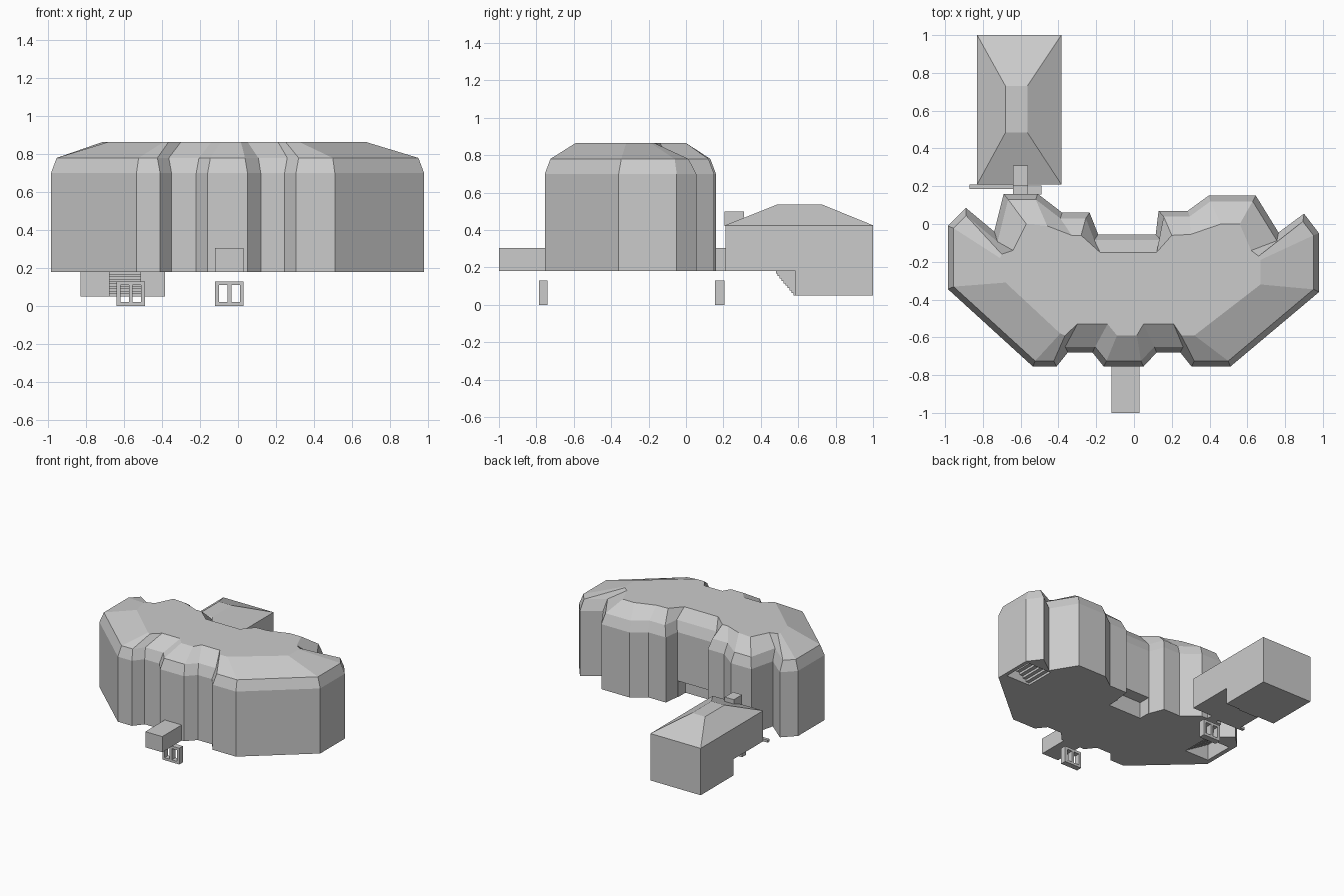
import bpy
import bmesh
from mathutils import Vector

default_cube = bpy.data.objects.get("Cube")
if default_cube:
    bpy.data.objects.remove(default_cube, do_unlink=True)

# One plain grey for the whole building
grey = bpy.data.materials.new("plain_grey")
grey.use_nodes = True
grey_value = (0.6, 0.6, 0.6, 1)
grey.diffuse_color = grey_value
grey.node_tree.nodes["Principled BSDF"].inputs["Base Color"].default_value = grey_value


def loft(name, rings):
    """Skin equal-length rings of points and close both ends."""
    bm = bmesh.new()
    loops = [[bm.verts.new(point) for point in ring] for ring in rings]
    for lower, upper in zip(loops, loops[1:]):
        for i in range(len(lower)):
            j = (i + 1) % len(lower)
            bm.faces.new((lower[i], lower[j], upper[j], upper[i]))
    bm.faces.new(list(reversed(loops[0])))
    bm.faces.new(loops[-1])
    bmesh.ops.recalc_face_normals(bm, faces=bm.faces)
    mesh = bpy.data.meshes.new(name)
    bm.to_mesh(mesh)
    bm.free()
    mesh.materials.append(grey)
    obj = bpy.data.objects.new(name, mesh)
    bpy.context.collection.objects.link(obj)
    return obj


def level(points, z):
    return [(x, y, z) for x, y in points]


def rectangle(x0, x1, y0, y1):
    return [(x0, y0), (x1, y0), (x1, y1), (x0, y1)]


def box(name, x0, x1, y0, y1, z0, z1):
    base = rectangle(x0, x1, y0, y1)
    return loft(name, [level(base, z0), level(base, z1)])


def inset(points, distance):
    """Mitred inward offset of a counter-clockwise outline."""
    result = []
    for i, point in enumerate(points):
        here = Vector(point)
        before = (here - Vector(points[i - 1])).normalized()
        after = (Vector(points[(i + 1) % len(points)]) - here).normalized()
        n1 = Vector((-before.y, before.x))
        n2 = Vector((-after.y, after.x))
        shift = (n1 + n2) * distance / max(0.4, 1 + n1.dot(n2))
        result.append(tuple(here + shift))
    return result


def cut(target, cutter):
    """Subtract the cutter, then discard it."""
    cutter.hide_render = True
    modifier = target.modifiers.new("cut", 'BOOLEAN')
    modifier.operation = 'DIFFERENCE'
    modifier.solver = 'EXACT'
    modifier.object = cutter
    bpy.context.view_layer.objects.active = target
    bpy.ops.object.modifier_apply(modifier=modifier.name)
    bpy.data.objects.remove(cutter, do_unlink=True)


# Main hall: wall outline and matching flat roof outline
walls = [
    (-.985, -.345), (-.535, -.755), (-.41, -.755), (-.35, -.68), (-.22, -.68),
    (-.16, -.755), (.05, -.755), (.12, -.68), (.245, -.68), (.305, -.755),
    (.51, -.755), (.98, -.36), (.98, -.05), (.9, .055), (.765, -.045),
    (.645, .15), (.395, .15), (.285, .07), (.13, .07), (.115, -.055),
    (-.19, -.055), (-.235, .06), (-.38, .06), (-.51, .16), (-.69, .16),
    (-.74, -.04), (-.89, .085), (-.985, -.01)]
roof = [
    (-.68, -.31), (-.39, -.58), (-.365, -.59), (-.3, -.53), (-.14, -.53),
    (-.09, -.59), (.015, -.59), (.05, -.53), (.21, -.53), (.25, -.59),
    (.32, -.59), (.67, -.32), (.67, -.19), (.66, -.17), (.62, -.14),
    (.56, 0), (.46, 0), (.3, -.055), (.2, -.06), (.12, -.15),
    (-.18, -.15), (-.28, -.06), (-.33, -.06), (-.46, -.01), (-.57, 0),
    (-.64, -.14), (-.7, -.16), (-.71, -.18)]
FLOOR = 0.18
hall = loft("main_hall", [
    level(walls, FLOOR), level(walls, 0.7),
    level(inset(walls, 0.03), 0.78), level(roof, 0.865)])

# Sheltered entrance under the rear wall
cut(hall, box("entrance_cutter", -.185, .11, -.15, 0, .1, .31))

# Stepped recesses under both wing ends
for side in (-1, 1):
    profile = [(0.74, 0.1)]
    for i in range(7):
        x, z = 0.74 + 0.03 * i, FLOOR + 0.018 * (i + 1)
        profile += [(x, z), (x + 0.03, z)]
    profile += [(0.95, 0.1)]
    # drop the doubled corner left where each tread meets the next riser
    ends = [[(side * x, y, z) for x, z in profile] for y in (-.3, -.06)]
    cut(hall, loft("step_cutter", ends))

# Front porch
box("front_porch", -.12, .03, -1, -.7, FLOOR, .305)


def frame(name, x0, x1, y0, y1):
    """Low stand with three posts between two rails."""
    height, bar = 0.13, 0.02
    box(name + "_top_rail", x0, x1, y0, y1, height - bar, height)
    box(name + "_bottom_rail", x0, x1, y0, y1, 0, bar)
    for i in range(3):
        x = x0 + (x1 - x0 - bar) * i / 2
        box(name + "_post", x, x + bar, y0, y1, bar, height - bar)


frame("front_stand", -.12, .03, -.785, -.74)
frame("rear_stand", -.64, -.49, .155, .205)

# Annex with hipped roof
plan = rectangle(-.83, -.385, .21, 1)
ridge = rectangle(-.68, -.565, .485, .73)
loft("annex", [level(plan, FLOOR), level(plan, .425), level(ridge, .535)])
box("annex_basement", -.83, -.385, .585, 1, .05, FLOOR)

# Stair flight under the annex
count = 10
for i in range(count):
    front = .48 + .105 * i / count
    top = FLOOR - .13 * i / count
    box("annex_step", -.68, -.51, front, .585, top - .13 / count, top)

# Link, ledge and roof vent between annex and hall
box("link_passage", -.64, -.56, .14, .21, FLOOR, .305)
box("link_ledge", -.87, -.56, .185, .21, FLOOR, .2)
box("annex_vent", -.64, -.56, .205, .31, .42, .5)
